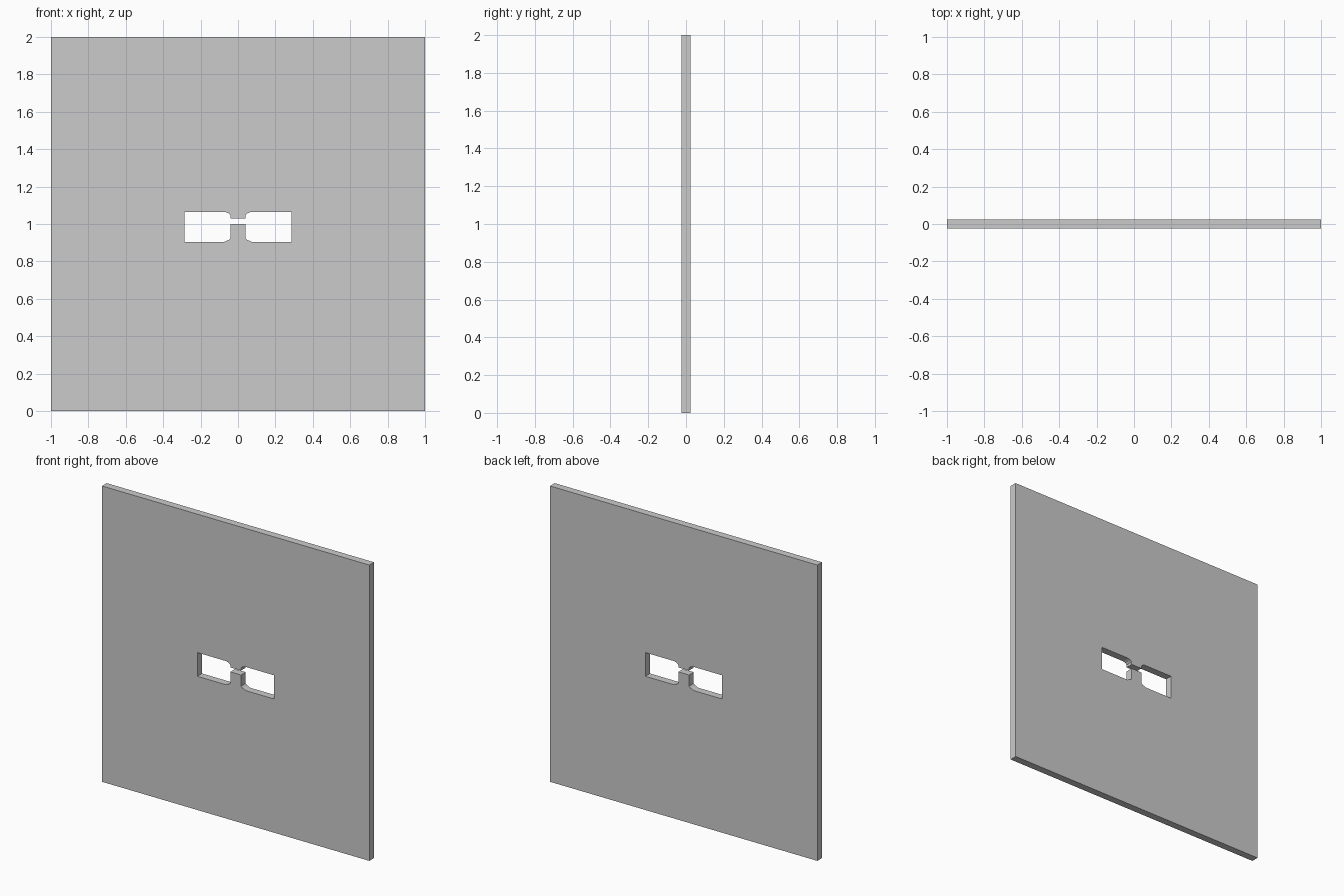
import bpy, bmesh

if "Cube" in bpy.data.objects:
    bpy.data.objects.remove(bpy.data.objects["Cube"])

THICK = 0.05

# Wall panel: upright square slab
bpy.ops.mesh.primitive_cube_add(size=1, location=(0, 0, 1))
panel = bpy.context.object
panel.name = "wall_panel"
panel.scale = (2, THICK, 2)
bpy.ops.object.transform_apply(location=True, rotation=False, scale=True)

# Opening outline, right half (x, z) from bottom centre to top centre
half = [(0.04, 1.0), (0.04, 0.925), (0.05, 0.915), (0.075, 0.904), (0.286, 0.904),
        (0.286, 1.064), (0.068, 1.064), (0.05, 1.057), (0.04, 1.047), (0.04, 1.03)]
outline = half + [(-x, z) for x, z in reversed(half)]

# Cutter: the mirrored outline extruded through the slab
bm = bmesh.new()
face = bm.faces.new([bm.verts.new((x, -THICK, z)) for x, z in outline])
ext = bmesh.ops.extrude_face_region(bm, geom=[face], use_keep_orig=True)
verts = [v for v in ext["geom"] if isinstance(v, bmesh.types.BMVert)]
bmesh.ops.translate(bm, verts=verts, vec=(0, 2 * THICK, 0))
bmesh.ops.recalc_face_normals(bm, faces=bm.faces)
mesh = bpy.data.meshes.new("opening_cutter")
bm.to_mesh(mesh)
bm.free()
cutter = bpy.data.objects.new("opening_cutter", mesh)
cutter.hide_render = True
bpy.context.collection.objects.link(cutter)

# Cut the opening and drop the helper
mod = panel.modifiers.new("opening", 'BOOLEAN')
mod.operation = 'DIFFERENCE'
mod.solver = 'EXACT'
mod.object = cutter
bpy.context.view_layer.objects.active = panel
bpy.ops.object.modifier_apply(modifier=mod.name)
bpy.data.objects.remove(cutter)
